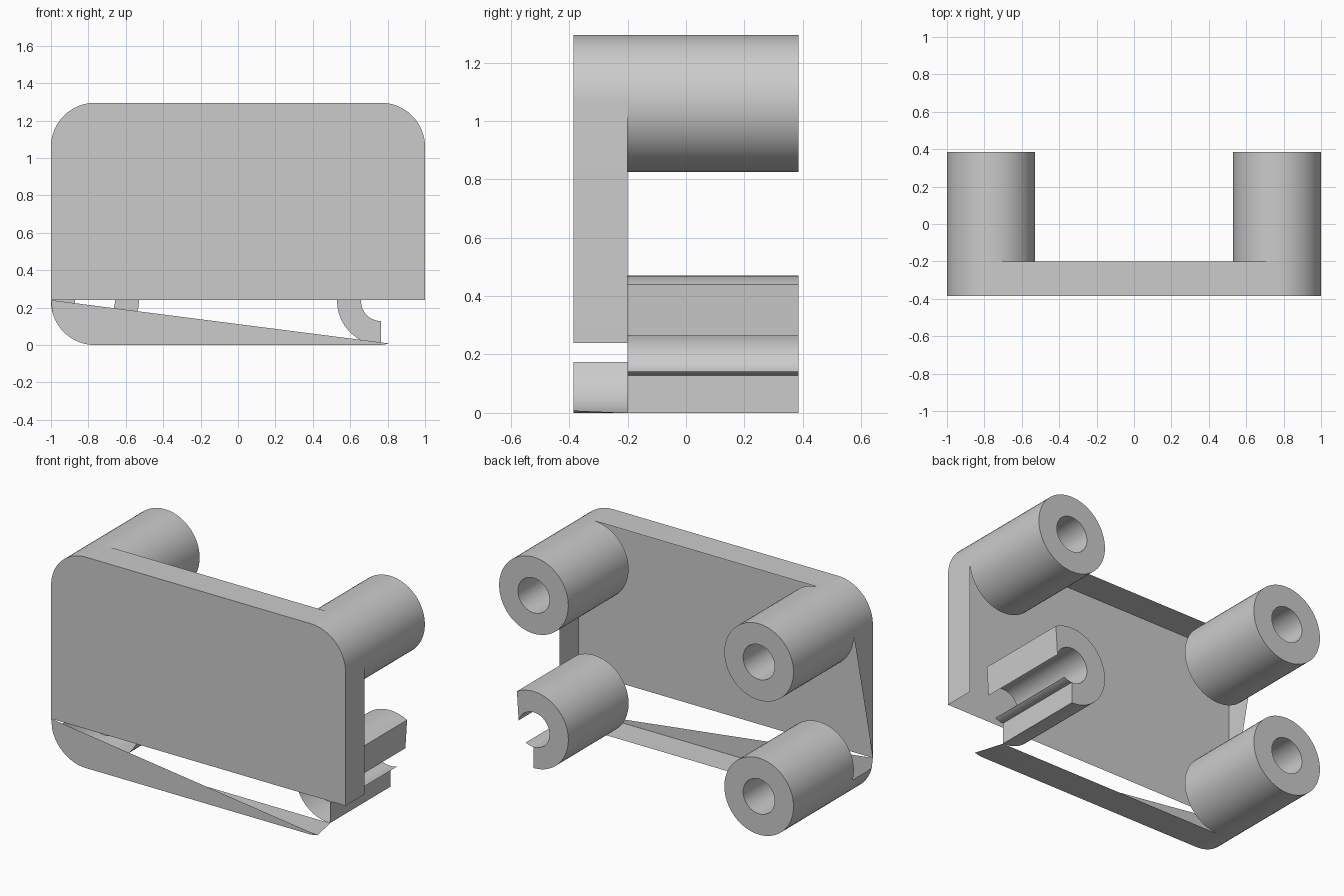
import bpy, bmesh
from math import cos, sin, radians

cube = bpy.data.objects.get("Cube")
if cube:
    bpy.data.objects.remove(cube)

# Main dimensions
FRONT, INNER, BACK = -0.385, -0.2, 0.385
R, HOLE = 0.235, 0.107
CX, LOW, HIGH, CUT = 0.765, 0.235, 1.06, 0.24

grey = bpy.data.materials.new("plain grey")
grey.use_nodes = True
colour = (0.6, 0.6, 0.6, 1)
grey.diffuse_color = colour
grey.node_tree.nodes["Principled BSDF"].inputs["Base Color"].default_value = colour


def arc(cx, cz, r, a0, a1, n=16):
    angles = [radians(a0 + (a1 - a0) * i / n) for i in range(n + 1)]
    return [(cx + r * cos(a), cz + r * sin(a)) for a in angles]


def add_loft(bm, rows):
    """Bridge rows of 3D points with quads."""
    grid = [[bm.verts.new(p) for p in row] for row in rows]
    for a, b in zip(grid, grid[1:]):
        for i in range(len(a) - 1):
            bm.faces.new((a[i], a[i + 1], b[i + 1], b[i]))
    return grid


def at(points, y):
    return [(x, y, z) for x, z in points]


def finish(bm, name):
    bmesh.ops.remove_doubles(bm, verts=bm.verts, dist=0.0005)
    bmesh.ops.recalc_face_normals(bm, faces=bm.faces)
    mesh = bpy.data.meshes.new(name)
    bm.to_mesh(mesh)
    bm.free()
    mesh.materials.append(grey)
    obj = bpy.data.objects.new(name, mesh)
    bpy.context.collection.objects.link(obj)
    bpy.ops.object.select_all(action='DESELECT')
    obj.select_set(True)
    bpy.context.view_layer.objects.active = obj
    bpy.ops.object.shade_smooth_by_angle(angle=radians(30))


# Front plate: a sheet with a rim, open at the back and bottom
bm = bmesh.new()
rim = [(1, CUT)] + arc(CX, HIGH, R, 0, 90) + arc(-CX, HIGH, R, 90, 180)
front, _ = add_loft(bm, [at(rim, FRONT), at(rim, INNER)])
low_corner = bm.verts.new((-1, FRONT, CUT))
bm.faces.new(front + [low_corner])
# Half of the right rim is torn away, leaving a triangle
bm.faces.new((front[-1], low_corner, bm.verts.new((-1, INNER, HIGH))))
finish(bm, "front_plate")

# Torn lower strip: wedge-shaped front sheet with a rim along the underside
bm = bmesh.new()
under = arc(-CX, LOW, R, 195, 270) + [(CX, 0)]
front, _ = add_loft(bm, [at(under, FRONT), at(under, INNER)])
ends = [bm.verts.new(p) for p in ((0.81, FRONT, 0.008), (-1, FRONT, CUT))]
bm.faces.new(front + ends)
bm.faces.new((front[-1], ends[0], bm.verts.new((CX, INNER, 0))))
finish(bm, "lower_strip")


def tube(name, cx, cz, outer=(0, 360), inner=(0, 360), cut=False):
    """Hollow post with a ring-shaped end; cut adds flat faces on an open side."""
    bm = bmesh.new()
    o = arc(cx, cz, R, *outer, n=64)
    i = arc(cx, cz, HOLE, *inner, n=64)
    rows = add_loft(bm, [at(o, INNER), at(o, BACK), at(i, BACK), at(i, INNER)])
    if cut:
        for k in (0, -1):
            bm.faces.new([row[k] for row in rows])
    finish(bm, name)


# Posts behind each corner, one of them broken open
tube("upper_left_post", CX, HIGH)
tube("upper_right_post", -CX, HIGH)
tube("lower_right_post", -CX, LOW)
tube("broken_lower_left_post", CX, LOW, (61, 270), (16, 270), True)

# Thin leftover of the bore in the broken post
bm = bmesh.new()
lip = arc(CX, LOW, HOLE, 270, 300, 6)
add_loft(bm, [at(lip, INNER), at(lip, BACK)])
finish(bm, "broken_bore_lip")
